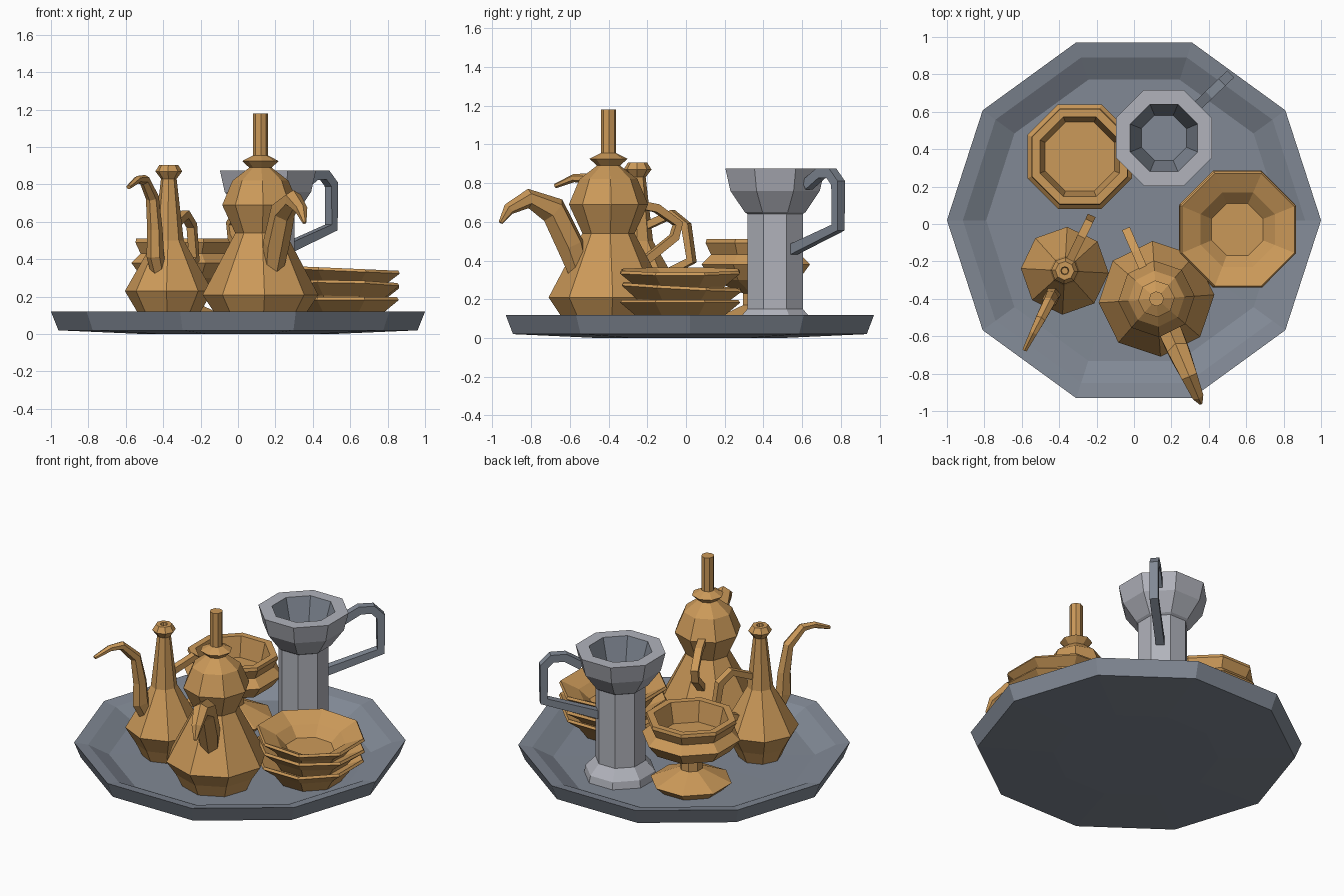
import bpy, bmesh, math
from mathutils import Vector

if "Cube" in bpy.data.objects:
    bpy.data.objects.remove(bpy.data.objects["Cube"])


def material(name, rgb):
    m = bpy.data.materials.new(name)
    m.diffuse_color = (*rgb, 1)
    m.use_nodes = True
    m.node_tree.nodes["Principled BSDF"].inputs["Base Color"].default_value = m.diffuse_color
    return m


GOLD = material("warm brass", (0.60, 0.32, 0.10))
SLATE = material("slate grey", (0.22, 0.25, 0.30))
SILVER = material("pale silver", (0.44, 0.45, 0.50))


def finish(bm, name, mats, loc=(0, 0, 0), rot=(0, 0, 0)):
    bmesh.ops.recalc_face_normals(bm, faces=bm.faces)
    me = bpy.data.meshes.new(name)
    bm.to_mesh(me)
    bm.free()
    for m in mats:
        me.materials.append(m)
    ob = bpy.data.objects.new(name, me)
    ob.location = loc
    ob.rotation_euler = [math.radians(a) for a in rot]
    bpy.context.collection.objects.link(ob)
    return ob


def skin(bm, rings, closed_ends=True):
    """Bridge successive vertex rings and cap both ends."""
    n = len(rings[0])
    faces = []
    for a, b in zip(rings, rings[1:]):
        for i in range(n):
            j = (i + 1) % n
            faces.append(bm.faces.new((a[i], a[j], b[j], b[i])))
    if closed_ends:
        bm.faces.new(rings[0])
        bm.faces.new(rings[-1])
    return faces


def lathe(name, profile, center, mats, sides=8, turn=22.5, tilt=(0, 0)):
    bm = bmesh.new()
    rings = []
    for r, z in profile:
        ang = [2 * math.pi * i / sides + math.radians(turn) for i in range(sides)]
        rings.append([bm.verts.new((r * math.cos(a), r * math.sin(a), z)) for a in ang])
    skin(bm, rings)
    return finish(bm, name, mats, center, (*tilt, 0))


def tube(name, center, direction, path, mat, sides=4, turn=45):
    """Sweep along (distance, height, half side width, half thickness) points
    lying in the vertical plane through center along direction."""
    d = Vector((*direction, 0)).normalized()
    up = Vector((0, 0, 1))
    side = d.cross(up)
    pts = [d * p[0] + up * p[1] for p in path]
    bm = bmesh.new()
    rings = []
    for k, p in enumerate(path):
        ts = []
        if k > 0:
            ts.append((pts[k] - pts[k - 1]).normalized())
        if k < len(pts) - 1:
            ts.append((pts[k + 1] - pts[k]).normalized())
        t = sum(ts, Vector()).normalized()
        nrm = side.cross(t)
        ring = []
        for i in range(sides):
            a = 2 * math.pi * i / sides + math.radians(turn)
            ring.append(bm.verts.new(pts[k] + nrm * math.cos(a) * p[3] + side * math.sin(a) * p[2]))
        rings.append(ring)
    skin(bm, rings)
    return finish(bm, name, [mat], center)


# Ten-sided tray
lathe("tray", [(0.5, 0), (0.96, 0.02), (1, 0.12), (0.915, 0.105), (0.79, 0.04), (0.3, 0.035)],
      (0, 0.02, 0), [SLATE], sides=10, turn=0)

# Large teapot with lid, finial, spout and handle
big = (0.12, -0.40, 0)
lathe("large_teapot_body",
      [(0.21, 0.035), (0.25, 0.12), (0.31, 0.21), (0.135, 0.54), (0.205, 0.69), (0.15, 0.82),
       (0.06, 0.89), (0.098, 0.925), (0.04, 0.955), (0.04, 1.18)], big, [GOLD], turn=4)
tube("large_teapot_spout", big, (0.39, -0.92),
     [(0.14, 0.27, 0.05, 0.05), (0.215, 0.48, 0.07, 0.075), (0.31, 0.66, 0.065, 0.075),
      (0.45, 0.72, 0.05, 0.05), (0.56, 0.665, 0.035, 0.032), (0.605, 0.595, 0.01, 0.012)],
     GOLD, sides=6, turn=0)
tube("large_teapot_handle", big, (-0.4, 0.92),
     [(0.16, 0.69, 0.032, 0.03), (0.27, 0.67, 0.032, 0.03), (0.39, 0.59, 0.032, 0.03),
      (0.37, 0.52, 0.032, 0.03), (0.18, 0.38, 0.032, 0.03)], GOLD)

# Small tall-necked pot
small = (-0.37, -0.25, 0)
lathe("small_pot_body",
      [(0.13, 0.035), (0.17, 0.12), (0.235, 0.23), (0.08, 0.5), (0.042, 0.83),
       (0.072, 0.87), (0.05, 0.905), (0.022, 0.905), (0.018, 0.87)], small, [GOLD], turn=-3)
tube("small_pot_spout", small, (-0.45, -0.89),
     [(0.12, 0.33, 0.04, 0.045), (0.16, 0.42, 0.045, 0.055), (0.165, 0.56, 0.04, 0.045),
      (0.195, 0.73, 0.035, 0.036), (0.29, 0.825, 0.03, 0.028), (0.37, 0.825, 0.023, 0.021),
      (0.475, 0.785, 0.014, 0.012)], GOLD, sides=6, turn=0)
tube("small_pot_handle", small, (0.44, 0.9),
     [(0.03, 0.57, 0.03, 0.028), (0.2, 0.64, 0.032, 0.03), (0.28, 0.58, 0.032, 0.03),
      (0.31, 0.4, 0.032, 0.03), (0.14, 0.32, 0.03, 0.028)], GOLD)

# Stack of three nested dishes
dish = [(0.19, 0), (0.25, 0.08), (0.335, 0.145), (0.325, 0.16), (0.215, 0.11), (0.15, 0.05)]
for i, (z, tilt) in enumerate([(0.037, (0, 0)), (0.112, (-3, 1)), (0.192, (0, 2.5))]):
    lathe("dish_%d" % (i + 1), dish, (0.55, -0.03, z), [GOLD], tilt=tilt)

# Footed bowl
lathe("footed_bowl",
      [(0.19, 0.035), (0.25, 0.09), (0.07, 0.17), (0.07, 0.23), (0.24, 0.3), (0.303, 0.38),
       (0.25, 0.43), (0.28, 0.49), (0.275, 0.51), (0.23, 0.51), (0.2, 0.38)],
      (-0.29, 0.36, 0), [GOLD])

# Silver pitcher with a darker lining
mug = (0.16, 0.46, 0)
lathe("pitcher_body",
      [(0.225, 0.035), (0.215, 0.085), (0.155, 0.15), (0.155, 0.64), (0.25, 0.76), (0.278, 0.8),
       (0.278, 0.88), (0.195, 0.88)][:4] + [(0.17, 0.65), (0.25, 0.76), (0.278, 0.875), (0.195, 0.875)],
      mug, [SILVER])
pitcher = bpy.data.objects["pitcher_body"]
bm = bmesh.new()
bm.from_mesh(pitcher.data)
top = max(bm.faces, key=lambda f: (len(f.verts) == 8) * f.calc_center_median().z)
cavity = bmesh.ops.extrude_discrete_faces(bm, faces=[top])["faces"][0]
for v in cavity.verts:
    v.co = (v.co.x * 0.67, v.co.y * 0.67, 0.66)
pitcher.data.materials.append(SLATE)
for f in bm.faces:
    c = f.calc_center_median()
    if c.z > 0.64 and f.normal.z > -0.1 and math.hypot(c.x, c.y) < 0.19:
        f.material_index = 1
bm.to_mesh(pitcher.data)
bm.free()
tube("pitcher_handle", mug, (0.72, 0.69),
     [(x, z, 0.037, 0.037) for x, z in [(0.24, 0.79), (0.34, 0.85), (0.42, 0.85),
                                      (0.47, 0.8), (0.47, 0.57), (0.13, 0.455)]], SLATE)
